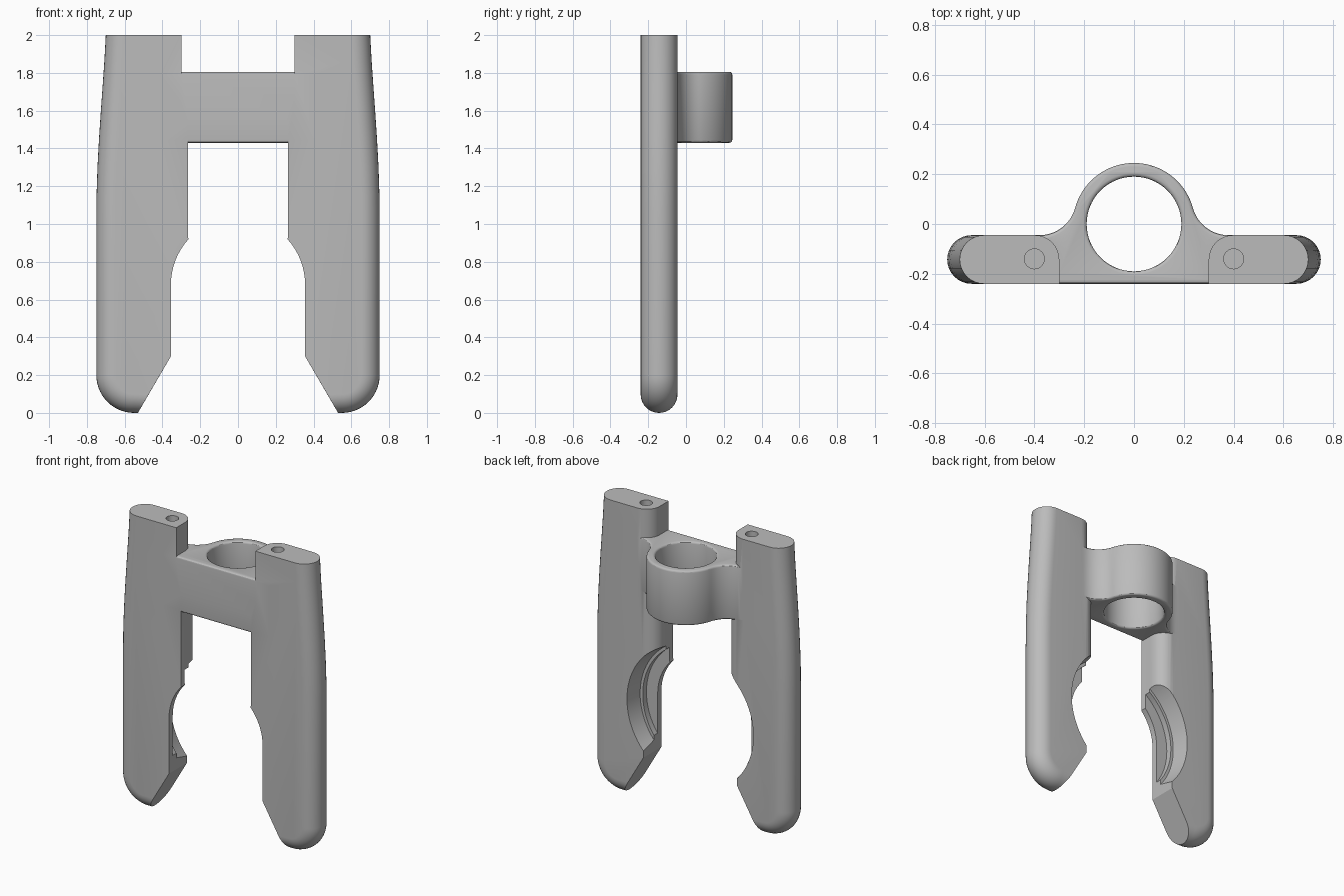
import bpy, bmesh, math
from mathutils import Matrix, Vector

if "Cube" in bpy.data.objects:
    bpy.data.objects.remove(bpy.data.objects["Cube"], do_unlink=True)

grey = bpy.data.materials.new("plain_grey")
grey.use_nodes = True
grey.diffuse_color = (0.5, 0.5, 0.5, 1)
grey.node_tree.nodes["Principled BSDF"].inputs["Base Color"].default_value = (0.5, 0.5, 0.5, 1)

FRONT, BACK = -0.24, -0.045
MID, ROUND = (FRONT + BACK) / 2, (BACK - FRONT) / 2
GRIP_Z, GRIP_R = 0.68, 0.355


def finish(name, bm):
    bmesh.ops.recalc_face_normals(bm, faces=bm.faces)
    mesh = bpy.data.meshes.new(name)
    bm.to_mesh(mesh)
    bm.free()
    mesh.materials.append(grey)
    ob = bpy.data.objects.new(name, mesh)
    bpy.context.scene.collection.objects.link(ob)
    return ob


def loft(name, rings):
    bm = bmesh.new()
    loops = [[bm.verts.new(p) for p in ring] for ring in rings]
    n = len(loops[0])
    for a, b in zip(loops, loops[1:]):
        for i in range(n):
            j = (i + 1) % n
            bm.faces.new((a[i], a[j], b[j], b[i]))
    bm.faces.new(loops[0])
    bm.faces.new(loops[-1])
    return finish(name, bm)


def cone(name, r1, r2, depth, centre, along_y=False, sides=96):
    bm = bmesh.new()
    turn = Matrix.Rotation(-math.pi / 2, 4, "X") if along_y else Matrix()
    bmesh.ops.create_cone(bm, cap_ends=True, segments=sides, radius1=r1, radius2=r2,
                          depth=depth, matrix=Matrix.Translation(centre) @ turn)
    ob = finish(name, bm)
    ob.hide_render = True
    return ob


def bake(ob):
    bpy.context.view_layer.update()
    graph = bpy.context.evaluated_depsgraph_get()
    mesh = bpy.data.meshes.new_from_object(ob.evaluated_get(graph))
    ob.modifiers.clear()
    ob.data = mesh


def combine(ob, other, operation):
    mod = ob.modifiers.new("combine", "BOOLEAN")
    mod.operation, mod.solver, mod.object = operation, "EXACT", other
    bake(ob)
    bpy.data.objects.remove(other, do_unlink=True)


def arc(cx, cy, r, start, end, steps):
    angles = [math.radians(start + (end - start) * i / steps) for i in range(steps + 1)]
    return [(cx + r * math.cos(a), cy + r * math.sin(a)) for a in angles]


# Leg outline: each point carries its inset direction and whether only the back is rounded
outer = [((x, z), (-1, 0), False) for x, z in
         [(0.70, 2), (0.707, 1.87), (0.716, 1.74), (0.726, 1.6), (0.736, 1.45),
          (0.744, 1.3), (0.749, 1.15), (0.75, 1.0)]]
for p in arc(0.55, 0.2, 0.2, 0, -90, 14):
    outer.append((p, ((0.55 - p[0]) / 0.2, (0.2 - p[1]) / 0.2), False))
outer.append(((0.53, 0), (-0.58, 1), False))
top_angle = math.degrees(math.asin(0.24 / GRIP_R))
inner = [((0.355, 0.3), (0, 0), False)]
inner += [(p, (0, 0), False) for p in arc(0, GRIP_Z, GRIP_R, 0, top_angle, 8)]
inner += [((x, z), (1, 0), True) for x, z in [(0.265, 0.93), (0.265, 1.55), (0.30, 1.65), (0.30, 2)]]


def leg(name, side):
    rings = []
    for k in range(17):
        t = math.pi * k / 16
        y = MID - ROUND * math.cos(t)
        inset = ROUND * (1 - math.sin(t))
        ring = []
        for (x, z), (dx, dz), back_only in outer + inner:
            d = 0 if back_only and k < 8 else inset
            ring.append((side * (x + dx * d), y, z + dz * d))
        rings.append(ring)
    return loft(name, rings)


# Bridge with the rounded clamp ring blended into its back
fillet = 0.149
blend = math.degrees(math.atan2(BACK + fillet, 0.38))
right_side = arc(0.38, BACK + fillet, fillet, 270, 180 + blend, 10)
ring_arc = arc(0, 0, 0.245, blend, 180 - blend, 48)[1:-1]
left_side = [(-x, y) for x, y in reversed(right_side)]
outline = [(-0.42, FRONT), (0.42, FRONT), (0.42, BACK)] + right_side + ring_arc + left_side + [(-0.42, BACK)]
frame = loft("clamp_frame", [[(x, y, z) for x, y in outline] for z in (1.43, 1.805)])
combine(frame, cone("bore", 0.19, 0.19, 1, (0, 0, 1.6)), "DIFFERENCE")
bevel = frame.modifiers.new("soft_edges", "BEVEL")
bevel.width, bevel.segments = 0.014, 3
bevel.limit_method, bevel.angle_limit = "ANGLE", math.radians(60)
bake(frame)

# Join both legs
for name, side in (("left_leg", 1), ("right_leg", -1)):
    combine(frame, leg(name, side), "UNION")

# Stepped round seat in the back of the legs
combine(frame, cone("seat", 0.46, 0.487, 0.16, (0, -0.08, 0.67), True), "DIFFERENCE")
combine(frame, cone("seat_step", 0.44, 0.44, 0.1, (0, -0.15, 0.67), True), "DIFFERENCE")

# Screw holes in the leg tops
for side in (1, -1):
    combine(frame, cone("screw_hole", 0.04, 0.04, 0.5, (side * 0.4, -0.14, 2), sides=32), "DIFFERENCE")

# Smooth shading with sharp edges kept
bpy.ops.object.select_all(action="DESELECT")
frame.select_set(True)
bpy.context.view_layer.objects.active = frame
bpy.ops.object.shade_smooth_by_angle(angle=math.radians(30))
